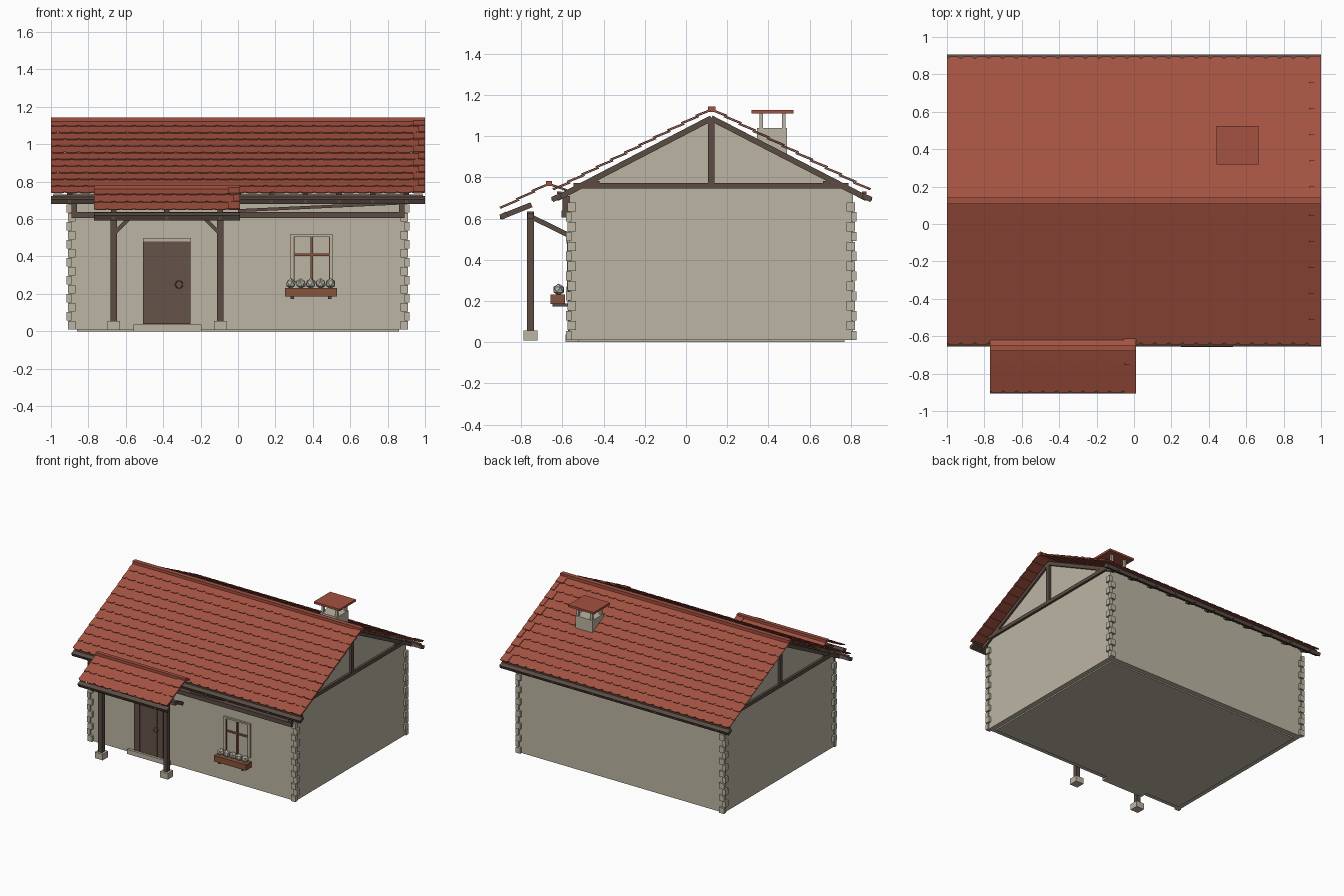
import bpy, bmesh, math
from mathutils import Vector, Matrix

old = bpy.data.objects.get("Cube")
if old:
    bpy.data.objects.remove(old, do_unlink=True)


def material(name, rgb):
    m = bpy.data.materials.new(name)
    m.use_nodes = True
    m.diffuse_color = (*rgb, 1)
    m.node_tree.nodes["Principled BSDF"].inputs["Base Color"].default_value = (*rgb, 1)
    return m


PLASTER = material("plaster", (.5, .46, .365))
TILE = material("red tile", (.37, .085, .053))
WOOD = material("dark wood", (.105, .072, .056))
DOOR = material("door wood", (.13, .085, .065))
BROWN = material("brown wood", (.24, .09, .045))
PALE = material("pale blossom", (.47, .45, .39))


def finish(bm, name, mat):
    bmesh.ops.recalc_face_normals(bm, faces=bm.faces[:])
    me = bpy.data.meshes.new(name)
    bm.to_mesh(me)
    bm.free()
    me.materials.append(mat)
    ob = bpy.data.objects.new(name, me)
    bpy.context.scene.collection.objects.link(ob)
    return ob


def box(name, mat, x, y, z):
    """Box from (low, high) ranges."""
    bm = bmesh.new()
    c = Vector([sum(r) / 2 for r in (x, y, z)])
    s = [abs(r[1] - r[0]) for r in (x, y, z)]
    bmesh.ops.create_cube(bm, size=1, matrix=Matrix.Translation(c) @ Matrix.Diagonal((*s, 1)))
    return finish(bm, name, mat)


def beam(name, mat, a, b, w, h, side=(1, 0, 0)):
    """Square timber from a to b; w is measured along side."""
    a, b, s = Vector(a), Vector(b), Vector(side)
    d = (b - a).normalized()
    n = d.cross(s).normalized()
    rot = Matrix((s, n, d)).transposed().to_4x4()
    bm = bmesh.new()
    bmesh.ops.create_cube(bm, size=1, matrix=Matrix.Translation((a + b) / 2) @ rot
                          @ Matrix.Diagonal((w, h, (b - a).length, 1)))
    return finish(bm, name, mat)


def slab(bm, pts, thick):
    """Thin plate from an outline and an offset vector."""
    low = [bm.verts.new(p) for p in pts]
    top = [bm.verts.new(p + thick) for p in pts]
    bm.faces.new(low)
    bm.faces.new(top[::-1])
    for i in range(len(pts)):
        j = (i + 1) % len(pts)
        bm.faces.new((low[i], low[j], top[j], top[i]))


def tiled_slope(name, x0, x1, ridge, eave, rows, cols):
    """Overlapping staggered tiles, with raised verge tiles on the right."""
    p0, p1 = Vector((0, *ridge)), Vector((0, *eave))
    d = (p1 - p0).normalized()
    n = Vector((0, -d.z, d.y))
    n = n if n.z > 0 else -n
    step, w = (p1 - p0).length / rows, (x1 - x0) / cols
    X = Vector((1, 0, 0))
    bm = bmesh.new()
    for r in range(rows):
        s0, s1 = max(0, (r - .15) * step), (r + 1) * step

        def at(x, s):
            return p0 + X * min(max(x, x0), x1) + d * s + n * (.008 * (s - s0) / (s1 - s0))
        for c in range(cols + r % 2):
            a = x0 + (c - .5 * (r % 2)) * w
            b = a + w
            slab(bm, [at(a, s0), at(b, s0), at(b, s1 - .012), at(b - w * .22, s1),
                      at(a + w * .22, s1), at(a, s1 - .012)], n * .005)
        inner = x1 - (.035 if r % 2 else .065)
        slab(bm, [at(inner, s0) + n * .006, at(x1, s0) + n * .006,
                  at(x1, s1) + n * .006, at(inner, s1) + n * .006], n * .005)
    bmesh.ops.dissolve_degenerate(bm, dist=1e-5, edges=bm.edges[:])
    finish(bm, name, TILE)


# House body: gabled prism on a slightly inset base
FRONT, BACK, MID = -.565, .81, .123
bm = bmesh.new()
outline = [(FRONT, .01), (BACK, .01), (BACK, .73), (MID, 1.09), (FRONT, .73)]
slab(bm, [Vector((-.9, y, z)) for y, z in outline], Vector((1.8, 0, 0)))
finish(bm, "walls", PLASTER)
box("base", PLASTER, (-.86, .86), (FRONT + .04, BACK - .04), (0, .012))

# Corner stones, alternating in reach
for sx in (-1, 1):
    for sy, edge in ((-1, FRONT), (1, BACK)):
        for k in range(14):
            z = .01 + k * .048
            ox, oy, lx, ly = (.018, .01, .03, .05) if k % 2 else (.01, .018, .05, .03)
            box("corner_stone", PLASTER, (sx * (.9 - lx + .02), sx * (.9 + ox)),
                (edge - sy * (ly - .02), edge + sy * oy), (z, z + .045))

# Main roof tiles and ridge
EAVES = ((-1, -.64), (1, .89))
for sy, ye in EAVES:
    tiled_slope("front_roof" if sy < 0 else "back_roof", -1, 1, (MID, 1.122), (ye, .73), 11, 27)
box("ridge_cap", TILE, (-1, 1), (MID - .015, MID + .02), (1.118, 1.143))

# Rafters, eave timbers and pegs
for sy, ye in EAVES:
    e = ye - sy * .005
    for i in range(11):
        x = -.9 + i * .18
        beam("rafter", WOOD, (x, MID, 1.087), (x, e - sy * .01, .699), .03, .028)
        box("rafter_peg", WOOD, (x - .008, x + .008), (e - sy * .02, e + sy * .018), (.688, .702))
    beam("eave_timber", WOOD, (0, e - sy * .027, .711), (0, e + sy * .015, .692), 2, .026)
    box("eave_batten", WOOD, (-.99, .99), (e - sy * .03, e - sy * .008), (.718, .731))

# Gable trusses
for sx in (-1, 1):
    xs = (sx * .89, sx * .918)
    box("tie_beam", WOOD, xs, (-.545, .79), (.745, .773))
    box("king_post", WOOD, xs, (MID - .016, MID + .016), (.76, 1.09))
    for y in (-.435, .68):
        box("purlin_end", WOOD, xs, (y - .016, y + .016), (.77, .782))

# Timber along the front wall
box("front_wall_beam", WOOD, (-.89, .89), (-.605, FRONT), (.605, .638))
for x in (-.875, .875):
    box("short_post", WOOD, (x - .014, x + .014), (-.6, FRONT), (.635, .71))
beam("wind_brace", WOOD, (.0, -.585, .645), (.86, -.585, .685), .02, .016, (0, 1, 0))

# Chimney with a cap on four legs
box("chimney", PLASTER, (.475, .625), (.345, .49), (.85, 1.04))
for x in (.49, .61):
    for y in (.365, .475):
        box("chimney_leg", PLASTER, (x - .009, x + .009), (y - .009, y + .009), (1.03, 1.112))
box("chimney_cap", TILE, (.44, .665), (.318, .523), (1.11, 1.126))

# Porch roof
PX0, PX1, PY = -.77, .012, -.665
tiled_slope("porch_front_roof", PX0, PX1, (PY, .762), (-.897, .64), 3, 11)
tiled_slope("porch_back_roof", PX0, PX1, (PY, .762), (-.585, .725), 1, 11)
box("porch_ridge_cap", TILE, (PX0, PX1), (PY - .015, PY + .015), (.757, .782))
beam("porch_eave_timber", WOOD, ((PX0 + PX1) / 2, -.9, .606), ((PX0 + PX1) / 2, -.868, .622),
     PX1 - PX0, .028)
for x in (-.665, -.38, -.095):
    beam("porch_rafter", WOOD, (x, -.885, .613), (x, -.75, .667), .03, .026)
    box("porch_peg", WOOD, (x - .008, x + .008), (-.903, -.88), (.598, .612))
box("porch_beam", WOOD, (-.75, -.01), (-.77, -.74), (.598, .628))

# Porch posts, footings and braces
for x, s in ((-.665, 1), (-.095, -1)):
    box("porch_footing", PLASTER, (x - .034, x + .034), (-.79, -.722), (.008, .056))
    box("porch_post", WOOD, (x - .017, x + .017), (-.773, -.738), (.05, .635))
    beam("wall_brace", WOOD, (x, -.745, .605), (x, FRONT, .517), .026, .024)
    beam("side_brace", WOOD, (x + s * .005, -.755, .525), (x + s * .08, -.755, .6),
         .022, .02, (0, 1, 0))

# Door, lintel and step
for i in range(5):
    x = -.507 + i * .0508
    box("door_plank", DOOR, (x, x + .049), (FRONT - .009, FRONT + .01), (.04, .48))
box("door_lintel", PLASTER, (-.508, -.25), (FRONT - .015, FRONT), (.48, .498))
box("door_head", PLASTER, (-.565, -.19), (FRONT - .005, FRONT), (.505, .55))
box("door_step", PLASTER, (-.56, -.195), (FRONT - .02, FRONT + .05), (0, .036))
bpy.ops.mesh.primitive_torus_add(major_radius=.019, minor_radius=.003, major_segments=16,
                                 minor_segments=6, location=(-.315, FRONT - .012, .25),
                                 rotation=(math.pi / 2, 0, 0))
ring = bpy.context.object
ring.name = "door_ring"
ring.data.materials.append(WOOD)

# Window
for x in (.287, .5):
    box("window_jamb", PLASTER, (x - .009, x + .009), (FRONT - .012, FRONT), (.25, .515))
    xi = x + (.011 if x < .4 else -.011)
    box("window_side_strip", BROWN, (xi - .003, xi + .003), (FRONT - .012, FRONT), (.25, .508))
box("window_head", PLASTER, (.278, .509), (FRONT - .014, FRONT), (.506, .518))
box("window_mullion", BROWN, (.387, .4), (FRONT - .01, FRONT), (.25, .508))
box("window_bar", BROWN, (.296, .491), (FRONT - .009, FRONT), (.402, .415))

# Flower box
box("flower_box", BROWN, (.25, .53), (-.658, -.588), (.186, .232))
for x in (.29, .49):
    box("flower_box_arm", WOOD, (x - .009, x + .009), (-.648, FRONT), (.172, .187))
for i in range(5):
    bm = bmesh.new()
    bmesh.ops.create_icosphere(bm, subdivisions=1, radius=.029, matrix=Matrix.Translation(
        (.283 + i * .053, -.618, .255)) @ Matrix.Rotation(i * .7, 4, 'Z'))
    finish(bm, "flower", PALE)
